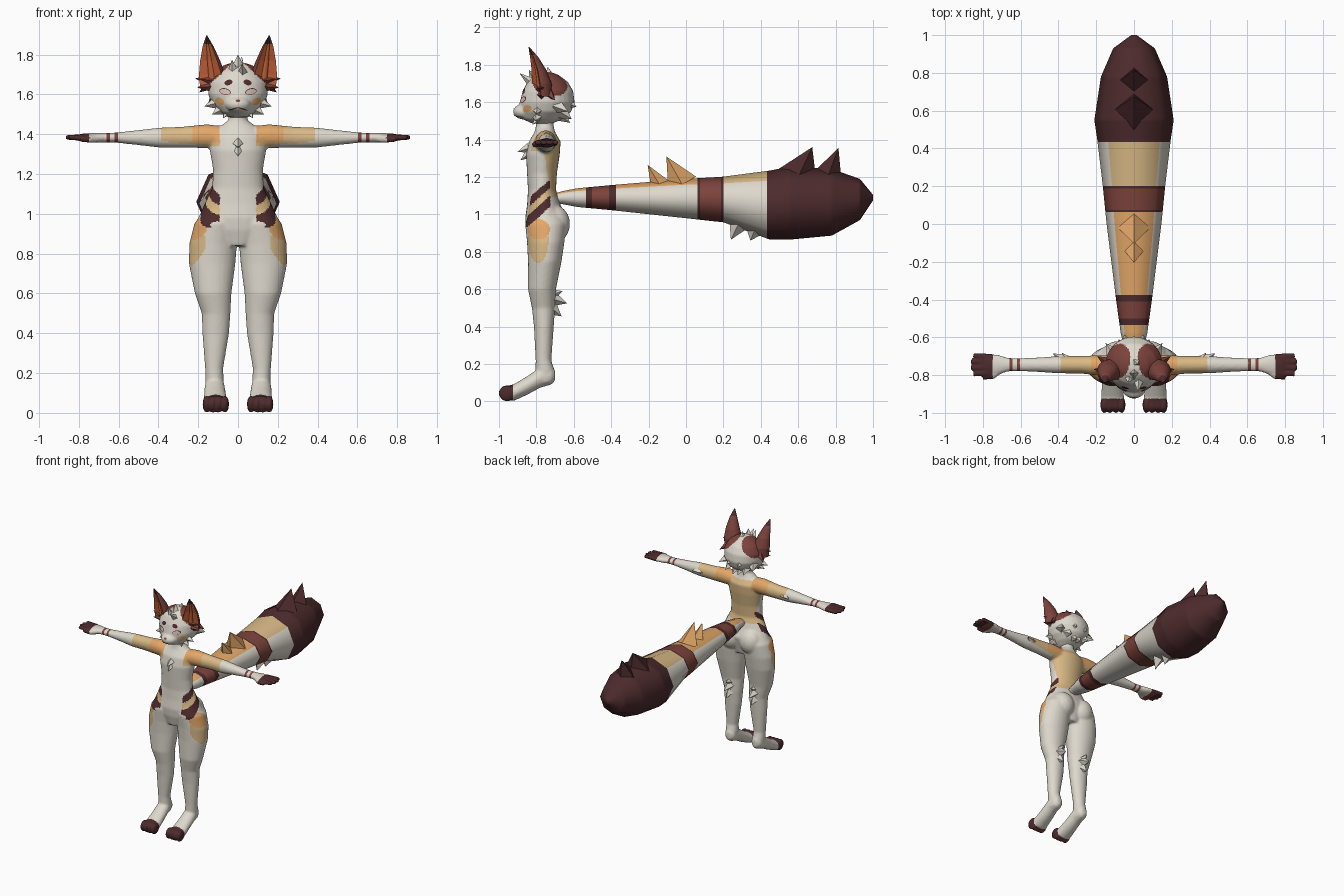
import bpy, bmesh, math
from mathutils import Matrix, Vector
from mathutils.bvhtree import BVHTree

if "Cube" in bpy.data.objects:
    bpy.data.objects.remove(bpy.data.objects["Cube"])

# Palette
CREAM, TAN, ORANGE, RED, DARK, EAR, PINK = range(7)
MATS = []
for label, rgb in (("cream", (.73, .69, .61)), ("tan", (.70, .49, .24)), ("orange", (.77, .39, .14)),
                   ("red brown", (.2, .055, .045)), ("dark brown", (.075, .024, .026)),
                   ("ear orange", (.55, .12, .04)), ("pale pink", (.66, .5, .46))):
    m = bpy.data.materials.new(label)
    m.use_nodes = True
    m.diffuse_color = (*rgb, 1)
    m.node_tree.nodes["Principled BSDF"].inputs["Base Color"].default_value = (*rgb, 1)
    MATS.append(m)


def loft(bm, axis, rings, sides=16, sub=1, side=1, shape=None):
    """Tube through elliptical rings (t, u, v, radius u, radius v) along an axis."""
    dense = []
    for a, b in zip(rings, rings[1:]):
        dense += [[p + (q - p) * i / sub for p, q in zip(a, b)] for i in range(sub)]
    dense.append(rings[-1])
    loops = []
    for t, u, v, ru, rv in dense:
        loop = []
        for i in range(sides):
            a = math.tau * i / sides
            k = shape(a) if shape else 1
            p, q = u + ru * k * math.cos(a), v + rv * k * math.sin(a)
            co = {"x": (t, p, q), "y": (p, t, q), "z": (p, q, t)}[axis]
            loop.append(bm.verts.new((co[0] * side, co[1], co[2])))
        loops.append(loop)
    for a, b in zip(loops, loops[1:]):
        for i in range(sides):
            j = (i + 1) % sides
            bm.faces.new((a[i], a[j], b[j], b[i]))
    bm.faces.new(loops[0])
    bm.faces.new(loops[-1])


def ball(bm, center, radii):
    bmesh.ops.create_uvsphere(bm, u_segments=20, v_segments=14, radius=1,
                              matrix=Matrix.Translation(center) @ Matrix.Diagonal((*radii, 1)))


def finish(name, bm, rule, voxel=0, smooth=True):
    bmesh.ops.recalc_face_normals(bm, faces=bm.faces)
    me = bpy.data.meshes.new(name)
    bm.to_mesh(me)
    bm.free()
    ob = bpy.data.objects.new(name, me)
    bpy.context.collection.objects.link(ob)
    if voxel:  # weld overlapping volumes into one skin
        r = ob.modifiers.new("weld", "REMESH")
        r.mode, r.voxel_size = "VOXEL", voxel
        s = ob.modifiers.new("soften", "SMOOTH")
        s.factor, s.iterations = .5, 5
        deps = bpy.context.evaluated_depsgraph_get()
        me = bpy.data.meshes.new_from_object(ob.evaluated_get(deps))
        ob.modifiers.clear()
        ob.data = me
    me.materials.clear()
    for m in MATS:
        me.materials.append(m)
    for p in me.polygons:
        p.material_index = rule(p.center, p.normal) if callable(rule) else rule
        p.use_smooth = smooth
    return ob


def tufts(name, color, spikes, mirror=False):
    """Four-sided fur spikes given as (base, tip, radius)."""
    bm = bmesh.new()
    for side in (1, -1) if mirror else (1,):
        for base, tip, r in spikes:
            a, b = (Vector((p[0] * side, p[1], p[2])) for p in (base, tip))
            d = b - a
            mat = Matrix.Translation((a + b) / 2) @ d.to_track_quat("Z", "Y").to_matrix().to_4x4()
            bmesh.ops.create_cone(bm, cap_ends=True, segments=4, radius1=r, radius2=0,
                                  depth=d.length, matrix=mat)
    finish(name, bm, color, smooth=False)


# Body: torso, legs, arms, feet and hands
body = bmesh.new()
loft(body, "z", [(.84, 0, -.755, .09, .08), (.92, 0, -.755, .18, .1), (.98, 0, -.75, .2, .11),
                 (1.05, 0, -.76, .168, .09), (1.13, 0, -.77, .13, .075), (1.22, 0, -.77, .125, .08),
                 (1.32, 0, -.765, .142, .09), (1.39, 0, -.755, .14, .085), (1.44, 0, -.755, .09, .055),
                 (1.47, 0, -.755, .048, .048), (1.54, 0, -.755, .046, .046)], 28)
for s in (1, -1):
    ball(body, (s * .087, -.705, .95), (.09, .085, .1))
    loft(body, "z", [(.1, .118, -.755, .042, .04), (.17, .118, -.755, .047, .05), (.22, .12, -.762, .045, .042),
                     (.4, .112, -.76, .067, .053), (.5, .11, -.762, .072, .062), (.6, .125, -.77, .092, .075),
                     (.75, .13, -.755, .117, .09), (.85, .125, -.75, .12, .1), (.95, .11, -.75, .11, .11),
                     (1.02, .09, -.75, .08, .085)], 24, side=s)
    loft(body, "y", [(-.98, .112, .042, .055, .036), (-.92, .113, .048, .062, .045), (-.85, .115, .085, .056, .05),
                     (-.78, .117, .128, .051, .055), (-.72, .117, .14, .042, .05), (-.7, .117, .14, .02, .03)],
         side=s)
    loft(body, "x", [(.06, -.755, 1.385, .06, .055), (.16, -.75, 1.39, .056, .06), (.28, -.745, 1.385, .047, .053),
                     (.4, -.745, 1.383, .046, .05), (.5, -.745, 1.383, .039, .038), (.62, -.745, 1.383, .034, .025),
                     (.67, -.745, 1.383, .037, .025), (.72, -.745, 1.382, .054, .025),
                     (.79, -.745, 1.382, .057, .021)], side=s)
    for i in range(4):
        ball(body, (s * (.065 + .031 * i), -.958, .044), (.02, .044, .044))
        off = i - 1.5
        loft(body, "x", [(.75, -.745 + .028 * off, 1.382, .016, .018),
                         (.87 - .012 * abs(off), -.745 + .033 * off, 1.385, .014, .015)], 10, side=s)
    loft(body, "x", [(.7, -.77, 1.378, .02, .02), (.745, -.805, 1.375, .018, .018),
                     (.8, -.812, 1.375, .013, .014)], 10, side=s)


def inside(y, z, cy, cz, ry, rz):
    return ((y - cy) / ry) ** 2 + ((z - cz) / rz) ** 2 < 1


def body_color(c, n):
    x, y, z = abs(c.x), c.y, c.z
    if z < .12 and y < -.925:
        return RED if n.z < -.7 else DARK
    if z > 1.28 and x > .745:
        return RED if n.z < -.8 and x < .8 else DARK
    if z > 1.3 and (.605 < x < .622 or .642 < x < .662):
        return RED
    if z > 1.33 and .09 < x < .39:
        if x < .23 and z > 1.36:
            return ORANGE
        if z > 1.35 + .1 * (x - .23):
            return TAN
    if .93 < z < 1.18 and x > .09 and -.855 < y < -.725:
        d = z - .9 * (y + .8)
        if abs(d - 1.1) < .024 or abs(d - 1.005) < .03:
            return DARK
        if abs(d - 1.055) < .025:
            return TAN
    if x > .12 and inside(y, z, -.787, .92, .06, .055):
        return ORANGE
    if x > .12 and inside(y, z, -.79, .86, .055, .12):
        return TAN
    if 1.09 < z < 1.43 and x < .17 and y > -.72 - .16 * (z - 1.09):
        return TAN
    return CREAM


finish("body", body, body_color, voxel=.008)

# Head with muzzle
bm = bmesh.new()
loft(bm, "z", [(1.485, 0, -.77, .05, .05), (1.51, 0, -.765, .09, .11), (1.55, 0, -.75, .13, .137),
               (1.6, 0, -.742, .15, .147), (1.66, 0, -.738, .15, .135), (1.71, 0, -.74, .122, .108),
               (1.745, 0, -.745, .075, .065), (1.76, 0, -.745, .03, .03)], 28)
ball(bm, (0, -.865, 1.55), (.065, .06, .042))


def head_color(c, n):
    p = Vector((abs(c.x) - .105, (c.y + .72) * .9, (c.z - 1.72) * .95))
    return RED if p.length < .092 and abs(c.x) > .022 else CREAM


head = finish("head", bm, head_color, voxel=.008)

# Ears, hollow toward the front
OPEN = Vector((.45, -.9, 0)).normalized()
A0 = math.atan2(OPEN.y, OPEN.x)
for label, s in (("left", 1), ("right", -1)):
    bm = bmesh.new()
    loft(bm, "z", [(1.63, .125, -.775, .065, .06), (1.7, .13, -.78, .066, .062), (1.77, .14, -.792, .05, .047),
                   (1.84, .15, -.815, .028, .026), (1.895, .157, -.84, .003, .003)], 24, 4, s,
         lambda a: .3 if math.cos(a - A0) > .55 else 1)

    def ear_color(c, n, s=s):
        if c.z > 1.855:
            return DARK
        return EAR if n.x * s * OPEN.x + n.y * OPEN.y > .4 else RED
    finish(label + "_ear", bm, ear_color, smooth=False)

# Face details draped onto the head as thin plates
tree = BVHTree.FromPolygons([v.co for v in head.data.vertices], [p.vertices for p in head.data.polygons])


def decal(name, color, x, z, rx, rz, lift, tilt=0):
    bm = bmesh.new()
    rows = []
    for k in (.02, .5, 1):
        row = []
        for i in range(16):
            a = math.tau * i / 16
            px = x + rx * k * math.cos(a)
            pz = z + rz * k * math.sin(a) + tilt * rx * k * math.cos(a)
            hit = tree.ray_cast(Vector((px, -2, pz)), Vector((0, 1, 0)))[0]
            row.append(bm.verts.new((px, (hit.y if hit else -.75) - lift, pz)))
        rows.append(row)
    for a, b in zip(rows, rows[1:]):
        for i in range(16):
            j = (i + 1) % 16
            bm.faces.new((a[i], b[i], b[j], a[j]))
    bm.faces.new(rows[0])
    ob = finish(name, bm, color)
    if ob.data.polygons[0].normal.y > 0:
        ob.data.flip_normals()


for label, s in (("left", 1), ("right", -1)):
    decal(label + "_eye_rim", DARK, s * .065, 1.614, .029, .017, .003, s * .15)
    decal(label + "_eye", PINK, s * .065, 1.613, .026, .014, .006, s * .15)
    decal(label + "_brow", DARK, s * .048, 1.66, .02, .014, .004, -s * .2)
    decal(label + "_cheek_spot", ORANGE, s * .092, 1.565, .024, .018, .003, s * .3)
    decal(label + "_mouth", DARK, s * .024, 1.527, .026, .003, .004, -s * .3)
decal("nose", RED, 0, 1.568, .012, .007, .004)

# Fur tufts on the head, chest and limbs
tufts("side_tufts", RED, [((.13, -.77, 1.67), (.215, -.77, 1.68), .035), ((.13, -.77, 1.64), (.205, -.78, 1.635), .03),
                          ((.13, -.74, 1.66), (.195, -.7, 1.61), .035)], True)
tufts("cheek_tufts", CREAM, [((.1, -.79, 1.56), (.17, -.8, 1.54), .035), ((.08, -.79, 1.53), (.13, -.81, 1.5), .035),
                             ((.05, -.79, 1.52), (.075, -.82, 1.48), .03)], True)
tufts("nape_tufts", CREAM, [((.04, -.64, 1.6), (.05, -.585, 1.575), .04), ((.07, -.67, 1.55), (.08, -.61, 1.51), .04),
                            ((.11, -.69, 1.58), (.15, -.63, 1.55), .04), ((.02, -.67, 1.53), (.02, -.62, 1.49), .035)], True)
tufts("hair_tufts", CREAM, [((0, -.79, 1.73), (0, -.79, 1.8), .035), ((.025, -.82, 1.7), (.02, -.89, 1.755), .03),
                            ((-.025, -.81, 1.71), (-.03, -.84, 1.775), .03), ((.01, -.73, 1.74), (.02, -.74, 1.79), .03)])
tufts("chest_tuft", CREAM, [((0, -.84, 1.355), (0, -.9, 1.335), .028), ((0, -.84, 1.325), (0, -.885, 1.29), .026)])
tufts("calf_tufts", CREAM, [((.11, -.72, .55), (.11, -.635, .525), .045), ((.11, -.72, .57), (.11, -.66, .59), .035),
                            ((.11, -.72, .5), (.11, -.665, .455), .04)], True)
tufts("elbow_tufts", CREAM, [((.38, -.715, 1.385), (.43, -.685, 1.385), .028),
                             ((.36, -.715, 1.385), (.38, -.682, 1.385), .025)], True)

# Tail: low eight-sided tube with bands
bm = bmesh.new()
loft(bm, "y", [(-.74, 0, 1.08, .03, .02), (-.66, 0, 1.09, .05, .035), (-.58, 0, 1.09, .07, .05),
               (-.4, 0, 1.09, .095, .067), (0, 0, 1.085, .145, .105), (.2, 0, 1.08, .165, .122),
               (.45, 0, 1.05, .195, .185), (.55, 0, 1.06, .21, .195), (.78, 0, 1.065, .175, .178),
               (.93, 0, 1.08, .11, .11), (1, 0, 1.09, .015, .015)], 8, 16)


def tail_color(c, n):
    y = c.y
    if y > .435:
        return DARK
    for lo, hi, edge in ((-.54, -.37, .04), (.06, .205, .02)):
        if lo < y < hi:
            return RED if lo + edge < y < hi - edge else DARK
    if n.z > .6:
        return TAN if y > .2 else ORANGE
    return CREAM


finish("tail", bm, tail_color)
tufts("tail_top_tufts", ORANGE, [((0, -.02, 1.16), (0, -.105, 1.31), .085), ((0, -.13, 1.14), (0, -.205, 1.265), .06)])
tufts("tail_tip_tufts", DARK, [((0, .6, 1.2), (0, .675, 1.36), .11), ((0, .75, 1.18), (0, .815, 1.355), .09)])
tufts("tail_under_tufts", CREAM, [((0, .3, .99), (0, .24, .865), .08), ((0, .38, .95), (0, .345, .86), .08)])
